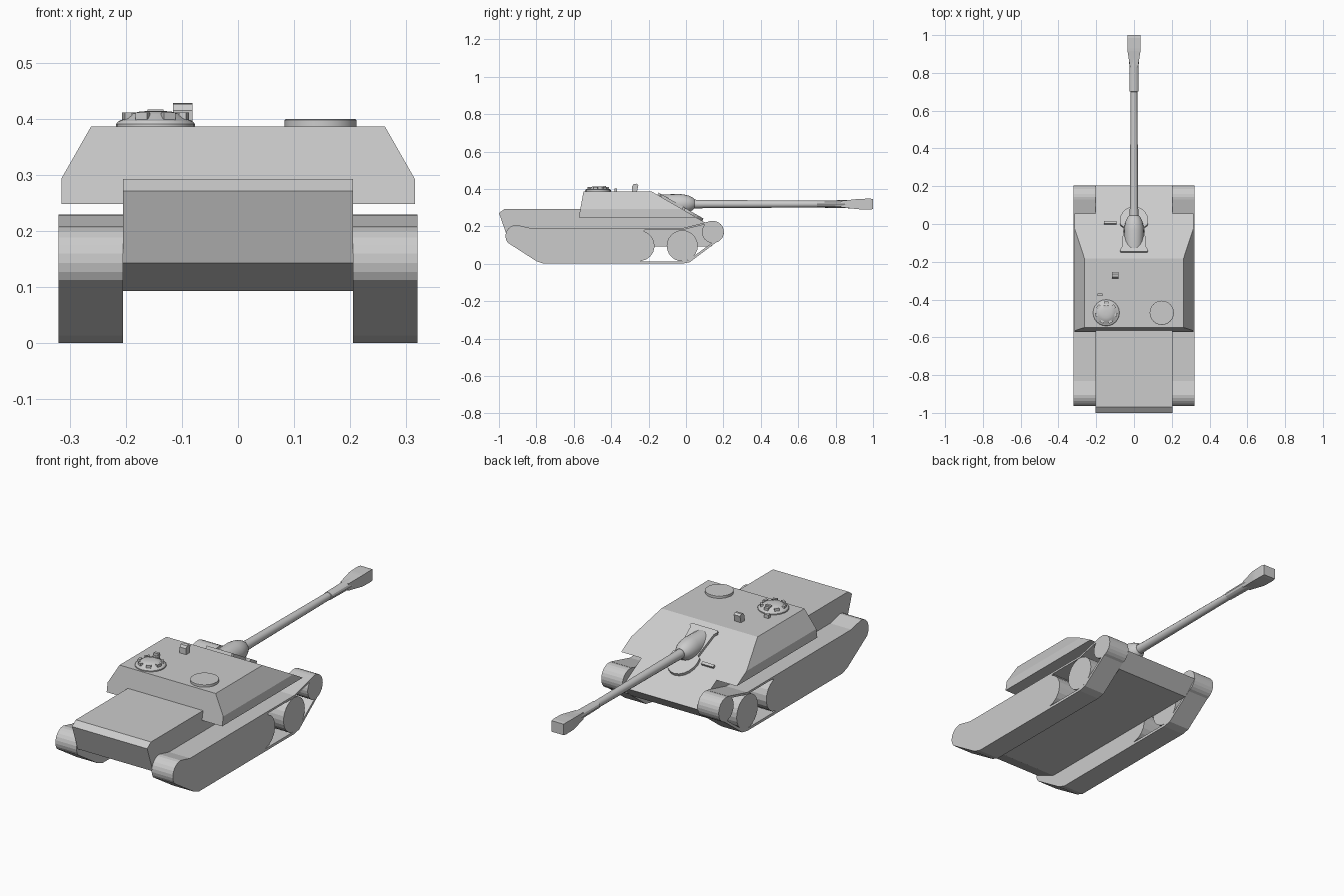
import bpy, bmesh
from math import pi, sin, cos
from mathutils import Vector

if "Cube" in bpy.data.objects:
    bpy.data.objects.remove(bpy.data.objects["Cube"])


def make(name, rings, smooth=False):
    """Skin a list of equal-length rings and cap both ends."""
    bm = bmesh.new()
    vs = [[bm.verts.new(p) for p in r] for r in rings]
    n = len(vs[0])
    for a, b in zip(vs, vs[1:]):
        for i in range(n):
            j = (i + 1) % n
            bm.faces.new((a[i], a[j], b[j], b[i]))
    bm.faces.new(vs[0][::-1])
    bm.faces.new(vs[-1])
    bmesh.ops.recalc_face_normals(bm, faces=bm.faces)
    me = bpy.data.meshes.new(name)
    bm.to_mesh(me)
    bm.free()
    ob = bpy.data.objects.new(name, me)
    bpy.context.collection.objects.link(ob)
    if smooth:
        bpy.ops.object.select_all(action='DESELECT')
        bpy.context.view_layer.objects.active = ob
        ob.select_set(True)
        bpy.ops.object.shade_smooth_by_angle()
    return ob


def prism(name, yz, x0, x1):
    return make(name, [[(x, y, z) for y, z in yz] for x in (x0, x1)])


def arc(cy, cz, r, a0, a1, n=8):
    return [(cy + r * cos(a0 + (a1 - a0) * i / n), cz + r * sin(a0 + (a1 - a0) * i / n))
            for i in range(n + 1)]


def lathe_y(name, prof, z, n=12, start=0.0, smooth=True):
    """Profile of (y, x radius, z radius) around an axis along y."""
    return make(name, [[(rx * cos(start + 2 * pi * i / n), y, z + rz * sin(start + 2 * pi * i / n))
                        for i in range(n)] for y, rx, rz in prof], smooth)


def lathe_z(name, prof, x, y, n=24):
    return make(name, [[(x + r * cos(2 * pi * i / n), y + r * sin(2 * pi * i / n), z)
                        for i in range(n)] for r, z in prof], True)


def block(name, c, s, rz=0.0, rx=0.0):
    h = Vector(s) / 2
    ob = make(name, [[(-h.x, -h.y, z), (h.x, -h.y, z), (h.x, h.y, z), (-h.x, h.y, z)]
                     for z in (-h.z, h.z)])
    ob.location = c
    ob.rotation_euler = (rx, 0, rz)
    return ob


SLOPE = 0.58


def glacis(y):
    return 0.28 - SLOPE * y


# Hull: engine deck, rear plates, nose
prism("hull", [(-1.0, .271), (-.97, .293), (-.5, .293), (-.5, .25), (.05, .25),
               (.205, .161), (.135, .093), (-.84, .093), (-.955, .143)], -.205, .205)

# Casemate with sloped sides and front
make("casemate", [[(-x, r, z), (x, r, z), (x, f, z), (-x, f, z)] for x, r, f, z in
                  ((.315, -.573, .055, .248), (.315, -.565, -.022, .293),
                   (.262, -.548, -.183, .386))])

# Running gear on both sides
for side, s in (("left", -1), ("right", 1)):
    a, b = s * .205, s * .32
    body = ([(-.76, 0), (-.25, 0), (-.25, .01)] + arc(-.25, .096, .082, -pi / 2 + .1, pi / 2 - .3)
            + [(-.21, .19), (-.83, .19)] + arc(-.905, .148, .06, pi / 2, pi * 1.2)
            + [(-.80, .014)])
    prism("track_body_" + side, body, a, b)
    prism("track_top_" + side, [(-.25, .18), (-.02, .18), (.125, .216), (.13, .228),
                                (-.02, .19), (-.25, .19)], a, b)
    prism("track_bottom_" + side, [(-.26, 0), (-.02, 0), (.02, .008), (.185, .132),
                                   (.177, .14), (.012, .019), (-.02, .013), (-.26, .013)], a, b)
    for nm, cy, cz, r in (("road_wheel_", -.02, .096, .083), ("drive_wheel_", .144, .17, .059)):
        prism(nm + side, arc(cy, cz, r, 0, 2 * pi * 23 / 24, 23), a, b)

# Gun frame lying on the front plate
outline = [(-.055, -.02), (-.065, -.13), (-.075, -.142), (-.07, -.152), (.07, -.152),
           (.075, -.142), (.065, -.13), (.055, -.02)]
outline += arc(0, .012, .075, -.3, pi + .3, 12)
make("gun_frame", [[(x, y + h * .5, glacis(y) + h) for x, y in outline] for h in (-.01, .012)])

# Mantlet, barrel and muzzle
lathe_y("mantlet", [(-.135, .05, .05), (-.035, .052, .053), (-.01, .05, .05), (.015, .044, .044),
                    (.035, .034, .034), (.045, .024, .024)], .32, 20)
lathe_y("barrel", [(-.02, .025, .025), (.1, .022, .022), (.7, .018, .018), (.701, .023, .019),
                   (.84, .025, .021), (.88, .026, .023)], .319, 12)
q = 2 ** .5
lathe_y("muzzle", [(.83, .021 * q, .017 * q), (.915, .034 * q, .027 * q), (.93, .035 * q, .028 * q),
                   (.985, .035 * q, .029 * q), (1.0, .033 * q, .027 * q)], .319, 4, pi / 4, False)

# Commander's cupola with its ring of vision blocks
cx, cy = -.147, -.47
lathe_z("cupola", [(.07, .38), (.07, .391), (.066, .396), (.055, .4), (.045, .408),
                   (.028, .413), (.01, .414)], cx, cy)
for i in range(7):
    t = pi / 2 + 2 * pi * i / 7
    block("vision_block", (cx + .052 * cos(t), cy + .052 * sin(t), .403), (.022, .013, .016), t - pi / 2)
block("cupola_handle", (cx, cy + .035, .412), (.028, .012, .009))

# Roof hatch and sights
lathe_z("roof_hatch", [(.064, .38), (.064, .398), (.061, .4)], .147, -.47)
prism("periscope", [(-.288, .386), (-.288, .415), (-.28, .426), (-.265, .428), (-.255, .42),
                    (-.262, .386)], -.116, -.081)
block("roof_sight", (-.18, -.375, .393), (.024, .014, .02))

# Step on the front plate
block("front_step", (-.125, .005, glacis(.005) + .004), (.065, .014, .016), 0, -.526)
